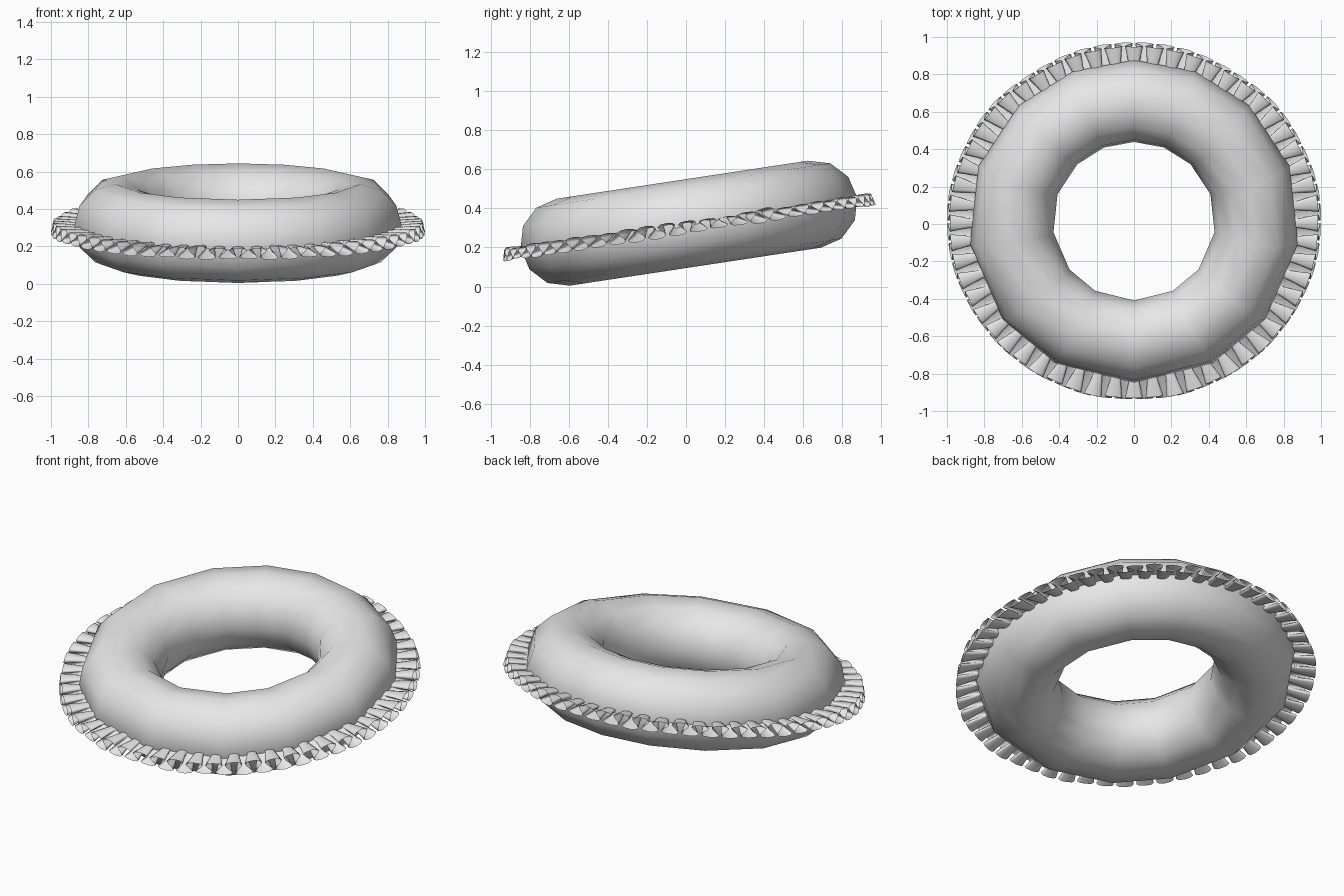
import bpy, bmesh, math, random
from mathutils import Matrix

if "Cube" in bpy.data.objects:
    bpy.data.objects.remove(bpy.data.objects["Cube"])

random.seed(4)
grey = bpy.data.materials.new("light_grey")
grey.diffuse_color = (0.8, 0.8, 0.8, 1)
grey.use_nodes = True
grey.node_tree.nodes["Principled BSDF"].inputs["Base Color"].default_value = grey.diffuse_color

# Whole model leans up towards the back
TILT = Matrix.Translation((0, 0.0, 0.322)) @ Matrix.Rotation(math.radians(8.6), 4, 'X')


def grid_object(name, rows, close_rows):
    """Skin a list of point rows; every row is joined to the next, wrapping round."""
    bm = bmesh.new()
    vs = [[bm.verts.new(TILT @ Matrix.Translation(p).translation) for p in row] for row in rows]
    n, m = len(vs), len(vs[0])
    for i in range(n):
        for j in range(m if close_rows else m - 1):
            a, b = vs[i], vs[(i + 1) % n]
            k = (j + 1) % m
            bm.faces.new((a[j], b[j], b[k], a[k]))
    for f in bm.faces:
        f.smooth = True
    bmesh.ops.recalc_face_normals(bm, faces=bm.faces)
    me = bpy.data.meshes.new(name)
    bm.to_mesh(me)
    bm.free()
    me.materials.append(grey)
    ob = bpy.data.objects.new(name, me)
    bpy.context.collection.objects.link(ob)
    return ob


# Inflated ring: 14 unevenly spaced sections with 12 sides each
right = [-90, -61.5, -37.5, -8, 20, 46, 68.5, 90]
angles = right + [180 - a for a in right[-2:0:-1]]
R, r = 0.66, 0.225
ring = []
for a in map(math.radians, angles):
    section = []
    for k in range(12):
        t = math.radians(30 * k)
        d = R + r * math.cos(t)
        section.append((d * math.cos(a), 0.015 + 0.985 * d * math.sin(a), r * math.sin(t)))
    ring.append(section)
grid_object("inflated_ring", ring, True)

# Ruffle: folded strip around the ring, waves growing towards the rim
WAVES, STEPS, ROWS = 56, 14, 6
half = [(random.uniform(0.75, 1.2), random.uniform(-0.012, 0.0), random.uniform(-0.15, 0.15))
        for _ in range(WAVES // 2 + 1)]
ruffle = []
for i in range(WAVES * STEPS):
    w = i / STEPS
    j = int(w)
    f = w - j
    f = f * f * (3 - 2 * f)
    # Same fold sizes on the left and right
    p, q = (half[min(n % WAVES, WAVES - n % WAVES)] for n in (j, j + 1))
    amp, dr, _ = (p[c] * (1 - f) + q[c] * f for c in range(3))
    phase = 2 * math.pi * w
    base = -math.pi / 2 + 2 * math.pi * w / WAVES
    row = []
    for s in range(ROWS):
        v = s / (ROWS - 1)
        grow = v ** 0.8
        a = base + 0.034 * grow * math.sin(2 * phase)
        d = 0.83 + (0.168 + dr) * v - 0.008 * v * math.cos(phase)
        z = 0.033 * amp * grow * math.cos(phase) - 0.02 * v
        row.append((d * math.cos(a), 0.965 * d * math.sin(a) + 0.005, z))
    ruffle.append(row)
grid_object("ruffle", ruffle, False)
